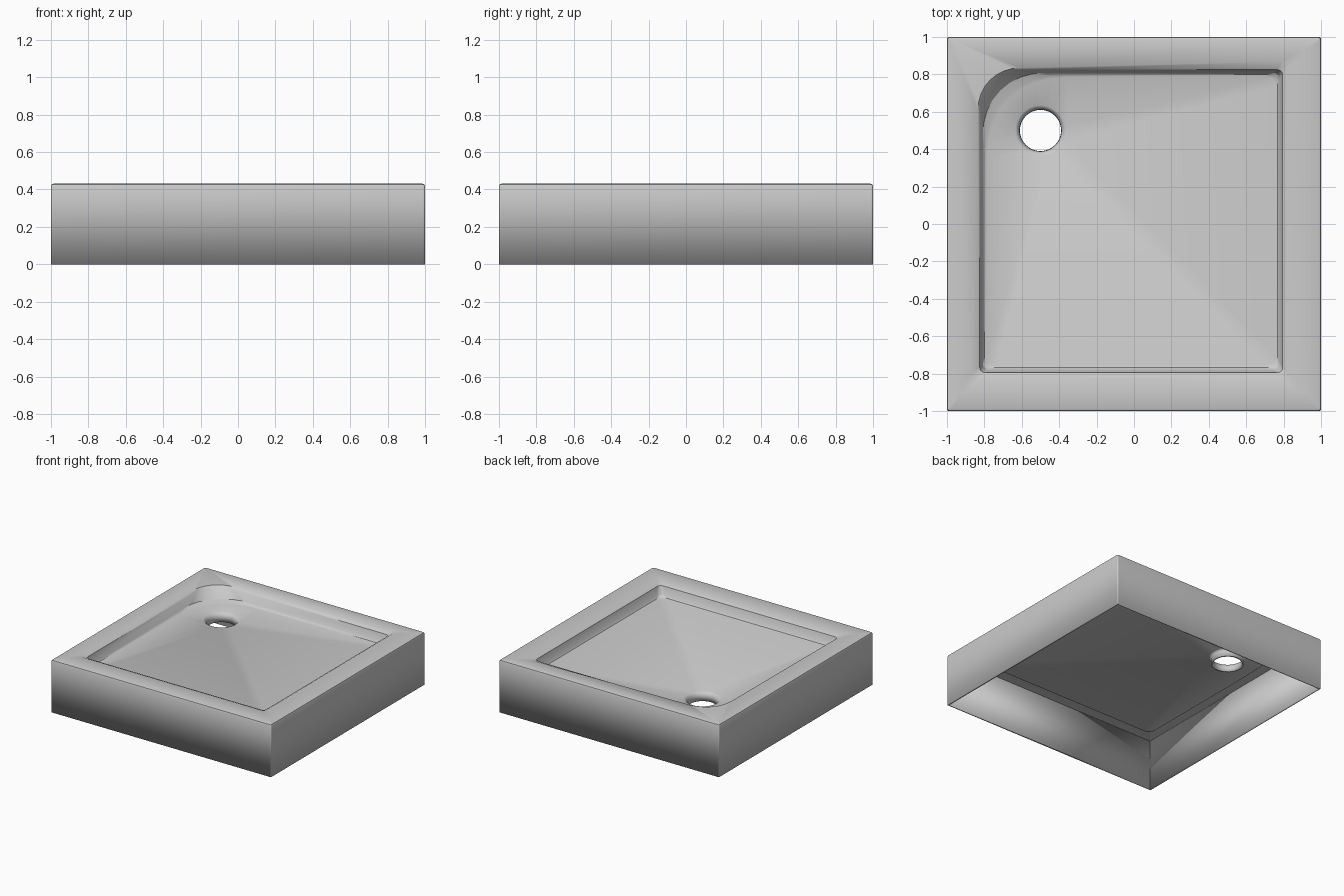
import bpy, bmesh, math
from mathutils import Vector

if "Cube" in bpy.data.objects:
    bpy.data.objects.remove(bpy.data.objects["Cube"])

SEG = 8
DRAIN = Vector((-0.5, 0.5, 0))
bm = bmesh.new()


def ring_edges(vs):
    n = len(vs)
    return [bm.edges.get((vs[i], vs[(i + 1) % n])) or bm.edges.new((vs[i], vs[(i + 1) % n]))
            for i in range(n)]


def rounded_quad(corners, radii, z):
    """Closed loop through four corners (counter-clockwise), each rounded."""
    pts = [Vector((x, y, z)) for x, y in corners]
    out = []
    for i, p in enumerate(pts):
        a = p + (pts[i - 1] - p).normalized() * radii[i]
        b = p + (pts[(i + 1) % 4] - p).normalized() * radii[i]
        for k in range(SEG + 1):
            t = k / SEG
            w = 0.78  # rational weight close to a circular arc
            d = (1 - t) ** 2 + 2 * w * t * (1 - t) + t * t
            out.append(((1 - t) ** 2 * a + 2 * w * t * (1 - t) * p + t * t * b) / d)
    return [bm.verts.new(v) for v in out]


def box_loop(x0, x1, y0, y1, radii, z):
    return rounded_quad([(x0, y0), (x1, y0), (x1, y1), (x0, y1)], radii, z)


def circle(r, z, n=40):
    return [bm.verts.new(DRAIN + Vector((r * math.cos(2 * math.pi * i / n),
                                         r * math.sin(2 * math.pi * i / n), z)))
            for i in range(n)]


def loft(loops):
    for a, b in zip(loops, loops[1:]):
        n = len(a)
        for i in range(n):
            j = (i + 1) % n
            bm.faces.new((a[i], a[j], b[j], b[i]))


# outer skirt, flat rim and basin wall
c = [0.01] * 4
loops = [
    box_loop(-1, 1, -1, 1, c, 0),
    box_loop(-1, 1, -1, 1, c, 0.417),
    box_loop(-0.996, 0.996, -0.996, 0.996, c, 0.427),
    box_loop(-0.985, 0.985, -0.985, 0.985, c, 0.431),
    rounded_quad([(-0.868, -0.83), (0.822, -0.83), (0.822, 0.868), (-0.83, 0.83)],
                 [0.03, 0.03, 0.03, 0.22], 0.43),
    box_loop(-0.825, 0.795, -0.795, 0.825, [0.03, 0.03, 0.03, 0.24], 0.415),
    box_loop(-0.81, 0.778, -0.778, 0.81, [0.04, 0.04, 0.04, 0.34], 0.35),
    box_loop(-0.80, 0.768, -0.768, 0.80, [0.05, 0.05, 0.05, 0.42], 0.337),
    box_loop(-0.785, 0.755, -0.755, 0.785, [0.05, 0.05, 0.05, 0.42], 0.333),
]
loft(loops)

# countersunk drain and outlet tube
drain = [circle(0.135, 0.32), circle(0.124, 0.314), circle(0.112, 0.295), circle(0.11, 0.25)]
loft(drain)

# floor falling gently to the drain
bmesh.ops.triangle_fill(bm, edges=ring_edges(loops[-1]) + ring_edges(drain[0]),
                        use_beauty=True, normal=(0, 0, 1))
bmesh.ops.recalc_face_normals(bm, faces=bm.faces)
bm.normal_update()
if max(bm.faces, key=lambda f: f.calc_area() * abs(f.normal.z)).normal.z < 0:
    bmesh.ops.reverse_faces(bm, faces=bm.faces)

me = bpy.data.meshes.new("shower_tray")
bm.to_mesh(me)
bm.free()
tray = bpy.data.objects.new("shower_tray", me)
bpy.context.collection.objects.link(tray)

# thin shell, hollow underneath
sol = tray.modifiers.new("shell", 'SOLIDIFY')
sol.thickness = 0.015
sol.offset = -1

bpy.context.view_layer.objects.active = tray
tray.select_set(True)
bpy.ops.object.shade_smooth_by_angle(angle=math.radians(30))
